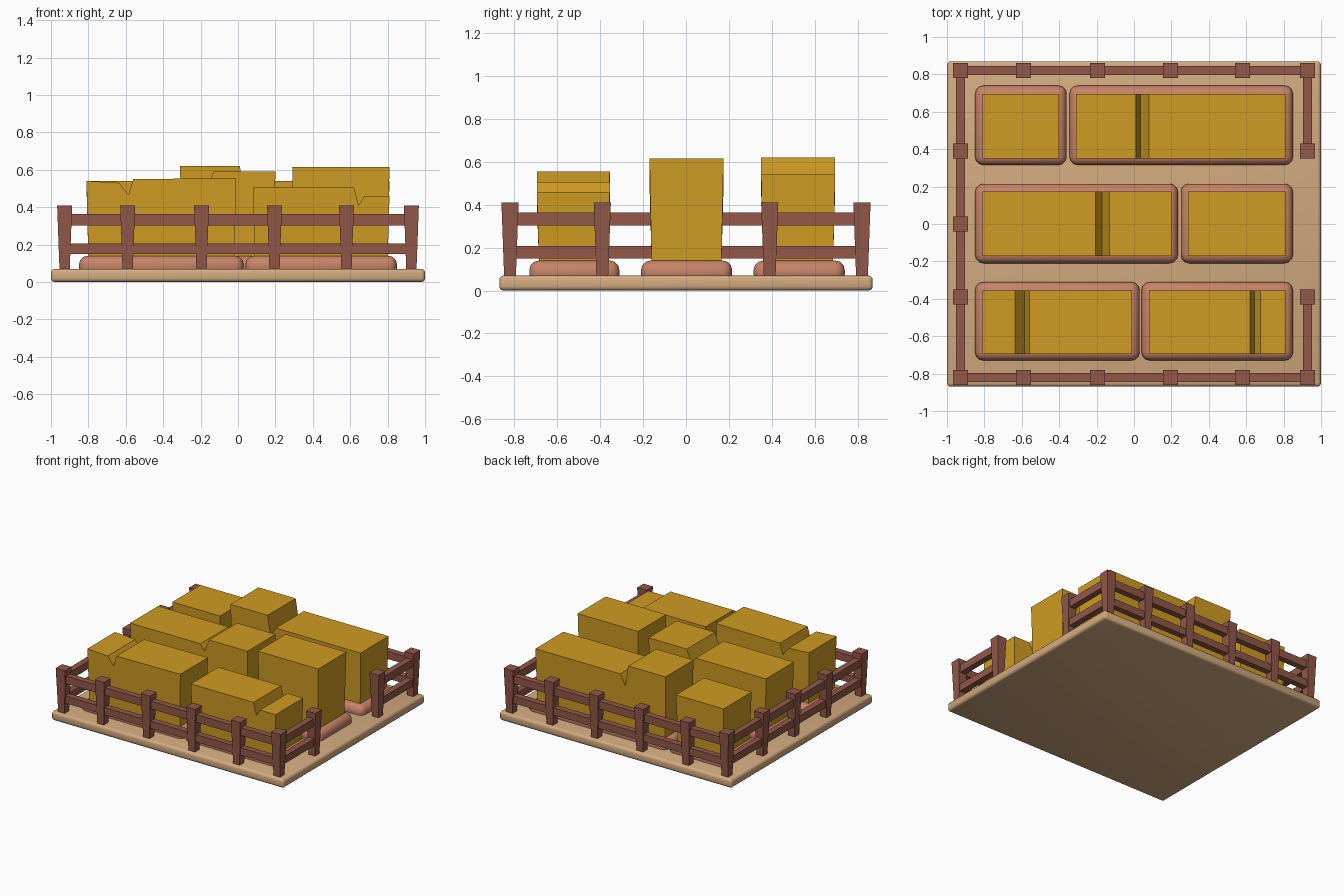
import bpy
import bmesh

cube = bpy.data.objects.get("Cube")
if cube:
    bpy.data.objects.remove(cube, do_unlink=True)


def material(name, srgb):
    linear = [((c / 255 + 0.055) / 1.055) ** 2.4 for c in srgb]
    mat = bpy.data.materials.new(name)
    mat.use_nodes = True
    mat.diffuse_color = (*linear, 1)
    bsdf = mat.node_tree.nodes["Principled BSDF"]
    bsdf.inputs["Base Color"].default_value = (*linear, 1)
    bsdf.inputs["Roughness"].default_value = 0.9
    return mat


SAND = material("sand", (211, 171, 127))
SOIL = material("clay soil", (199, 131, 104))
WOOD = material("red brown wood", (146, 88, 72))
WHEAT = material("golden wheat", (207, 156, 34))


def finish(name, bm, mat):
    bmesh.ops.recalc_face_normals(bm, faces=bm.faces)
    mesh = bpy.data.meshes.new(name)
    bm.to_mesh(mesh)
    bm.free()
    mesh.materials.append(mat)
    obj = bpy.data.objects.new(name, mesh)
    bpy.context.collection.objects.link(obj)
    return obj


def box(name, x, y, z, mat, bottom=1.0, bevel=0.0, segments=3):
    """Box from (low, high) ranges; bottom scales the lower face in plan."""
    bm = bmesh.new()
    bmesh.ops.create_cube(bm, size=1)
    for v in bm.verts:
        k = bottom if v.co.z < 0 else 1
        v.co = [(r[0] + r[1]) / 2 + c * s * (r[1] - r[0])
                for r, c, s in zip((x, y, z), v.co, (k, k, 1))]
    if bevel:
        bmesh.ops.bevel(bm, geom=bm.edges[:], offset=bevel, segments=segments,
                        profile=0.5, affect='EDGES')
        for f in bm.faces:
            f.smooth = True
    return finish(name, bm, mat)


def crop(name, top, y):
    """Block of standing crop: top outline in x-z, extruded over y, narrower at the foot."""
    foot, inset = 0.12, 0.01
    outline = [(top[0][0] + inset, foot)] + top + [(top[-1][0] - inset, foot)]
    bm = bmesh.new()
    loops = []
    for side, edge in ((1, y[0]), (-1, y[1])):
        loops.append([bm.verts.new((px, edge + (side * inset if pz == foot else 0), pz))
                      for px, pz in outline])
        bm.faces.new(loops[-1])
    n = len(outline)
    for i in range(n):
        j = (i + 1) % n
        bm.faces.new((loops[0][i], loops[0][j], loops[1][j], loops[1][i]))
    finish(name, bm, WHEAT)


# Ground slab
box("ground_slab", (-1, 1), (-0.87, 0.87), (0, 0.07), SAND, bevel=0.02)

# Soil beds: row y range and the x ranges of its two beds
beds = {
    "front": ((-0.73, -0.31), (-0.85, 0.03), (0.04, 0.85)),
    "middle": ((-0.21, 0.215), (-0.85, 0.235), (0.25, 0.85)),
    "back": ((0.315, 0.74), (-0.85, -0.36), (-0.345, 0.85)),
}
for row, (y, *spans) in beds.items():
    for side, x in zip(("right", "left"), spans):
        box(f"{row}_{side}_bed", x, y, (0.03, 0.14), SOIL, bevel=0.045)

# Crops, some with a notch between two heights
crops = {
    "front": ((-0.695, -0.355),
              [(-0.81, 0.54), (-0.635, 0.53), (-0.585, 0.465), (-0.56, 0.55), (-0.01, 0.555)],
              [(0.08, 0.505), (0.62, 0.505), (0.645, 0.41), (0.675, 0.46), (0.81, 0.46)]),
    "middle": ((-0.17, 0.175),
               [(-0.81, 0.54), (-0.205, 0.54), (-0.17, 0.49), (-0.13, 0.59), (0.2, 0.59)],
               [(0.29, 0.615), (0.81, 0.615)]),
    "back": ((0.35, 0.695),
             [(-0.81, 0.505), (-0.4, 0.505)],
             [(-0.31, 0.62), (0.01, 0.62), (0.035, 0.46), (0.08, 0.54), (0.81, 0.54)]),
}
for row, (y, *tops) in crops.items():
    for side, top in zip(("right", "left"), tops):
        crop(f"{row}_{side}_crop", top, y)

# Fence posts, slightly thinner at the foot
FX, FY, GATE = 0.927, 0.82, 0.39
post_spots = [(x, y) for y in (-FY, FY) for x in (-FX, -0.59, -0.195, 0.195, 0.58, FX)]
post_spots += [(-FX, -GATE), (-FX, 0), (-FX, GATE), (FX, -GATE), (FX, GATE)]
for i, (x, y) in enumerate(post_spots):
    box(f"fence_post_{i + 1}", (x - 0.04, x + 0.04), (y - 0.04, y + 0.04),
        (0.06, 0.41), WOOD, bottom=0.68)

# Rails, leaving the left side open in the middle
T = 0.024
runs = {
    "front": ((-FX, FX), (-FY - T, -FY + T)),
    "back": ((-FX, FX), (FY - T, FY + T)),
    "right": ((-FX - T, -FX + T), (-FY, FY)),
    "left_front": ((FX - T, FX + T), (-FY, -GATE)),
    "left_back": ((FX - T, FX + T), (GATE, FY)),
}
for run, (x, y) in runs.items():
    for level, z in (("lower", (0.15, 0.207)), ("upper", (0.303, 0.363))):
        box(f"{run}_{level}_rail", x, y, z, WOOD)
